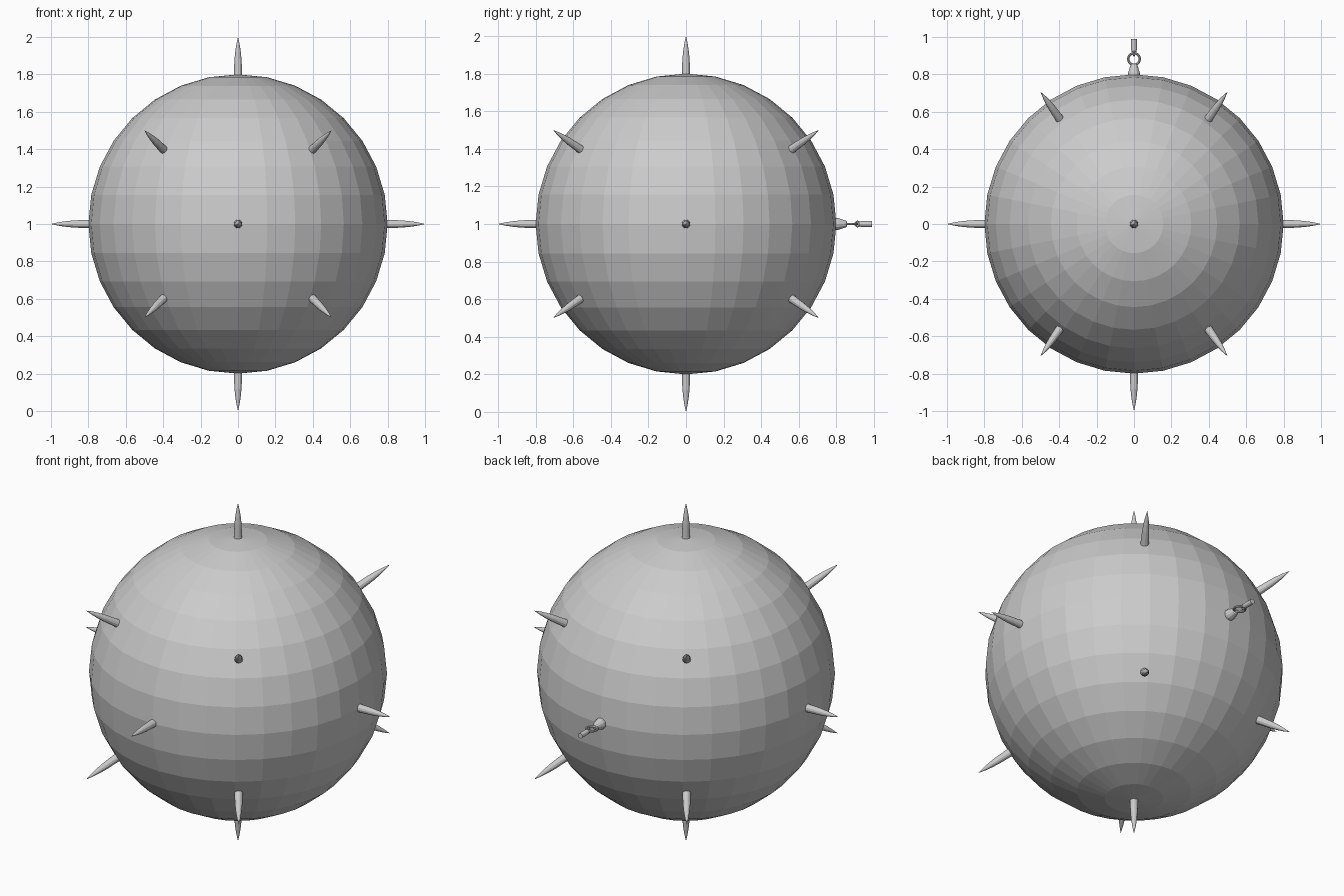
import bpy, bmesh, math
from mathutils import Vector, Matrix

if "Cube" in bpy.data.objects:
    bpy.data.objects.remove(bpy.data.objects["Cube"])

CENTRE = Vector((0, 0, 1))


def lathe(name, profile, direction, sides=12):
    """Revolve (radius, distance) points about an axis from the ball centre."""
    bm = bmesh.new()
    rings = []
    for r, d in profile:
        if r == 0:
            rings.append([bm.verts.new((0, 0, d))])
        else:
            rings.append([bm.verts.new((r * math.cos(2 * math.pi * i / sides),
                                        r * math.sin(2 * math.pi * i / sides), d))
                          for i in range(sides)])
    for a, b in zip(rings, rings[1:]):
        for i in range(sides):
            j = (i + 1) % sides
            bm.faces.new((a[i], a[j], b[0]) if len(b) == 1 else (a[i], a[j], b[j], b[i]))
    for ring in (rings[0], rings[-1]):
        if len(ring) > 1:
            bm.faces.new(ring)
    bmesh.ops.recalc_face_normals(bm, faces=bm.faces)
    me = bpy.data.meshes.new(name)
    bm.to_mesh(me)
    bm.free()
    ob = bpy.data.objects.new(name, me)
    bpy.context.collection.objects.link(ob)
    turn = Vector(direction).to_track_quat('Z', 'Y').to_matrix().to_4x4()
    ob.matrix_world = Matrix.Translation(CENTRE) @ turn
    return ob


# Faceted ball
bpy.ops.mesh.primitive_uv_sphere_add(segments=32, ring_count=16, radius=0.8, location=CENTRE)
bpy.context.object.name = "ball"

# Spikes: five on the axes (the back is kept for the chain), eight on the diagonals
spike = [(0.024, 0.77), (0.022, 0.81), (0.019, 0.88), (0.015, 0.92), (0.009, 0.96), (0, 1.0)]
directions = [(1, 0, 0), (-1, 0, 0), (0, -1, 0), (0, 0, 1), (0, 0, -1)]
directions += [(x * 0.5, y * math.sqrt(0.5), z * 0.5)
               for x in (-1, 1) for y in (-1, 1) for z in (-1, 1)]
for d in directions:
    lathe("spike", spike, d)

# Chain mount at the back
lathe("chain_mount", [(0.033, 0.78), (0.031, 0.81), (0.018, 0.85), (0.012, 0.856)], (0, 1, 0))

# Chain ring lying flat, and the small upright eye hooked through it
bpy.ops.mesh.primitive_torus_add(major_segments=20, minor_segments=8, major_radius=0.031,
                                 minor_radius=0.0065, location=(0, 0.882, 1))
bpy.context.object.name = "chain_ring"
bpy.ops.mesh.primitive_torus_add(major_segments=12, minor_segments=6, major_radius=0.013,
                                 minor_radius=0.005, location=(0, 0.913, 1),
                                 rotation=(0, math.pi / 2, 0))
bpy.context.object.name = "chain_eye"

# Short end rod of the chain
lathe("chain_end", [(0.012, 0.92), (0.015, 0.93), (0.015, 0.99)], (0, 1, 0))
